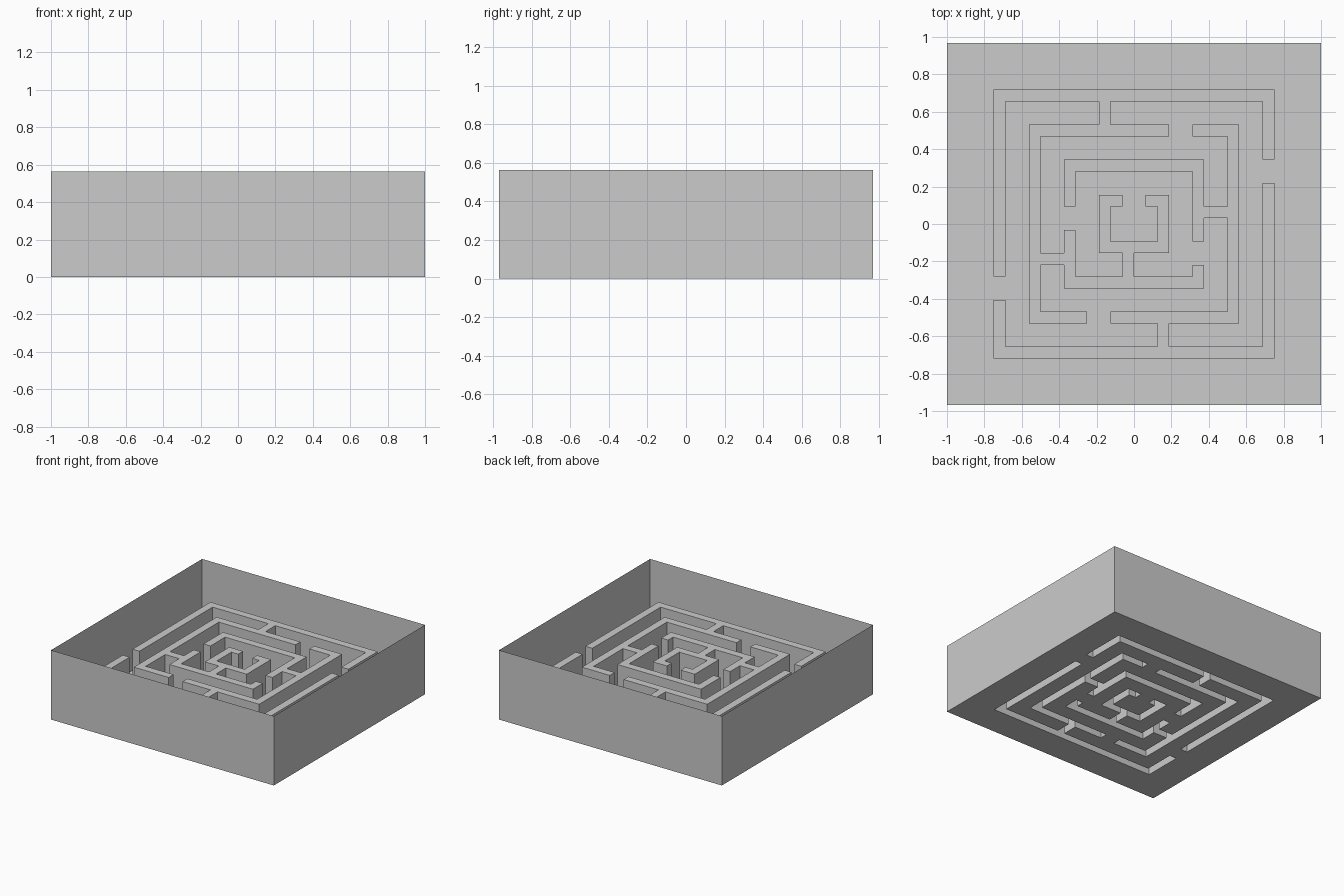
import bpy, bmesh, math

if "Cube" in bpy.data.objects:
    bpy.data.objects.remove(bpy.data.objects["Cube"])

U = 1 / 16                     # one maze cell
NX, NY = 32, 31                # tray size in cells
MARGIN = 4                     # cells between maze and tray sides
WALL_H, TRAY_H = 6 * U, 9 * U


def h(r, c0, c1):              # horizontal wall in row r
    return {(c, r) for c in range(c0, c1)}


def v(c, r0, r1):              # vertical wall in column c
    return {(c, r) for r in range(r0, r1)}


walls = set().union(
    # outer ring
    h(0, 0, 24), h(22, 0, 24), v(0, 0, 16), v(0, 18, 23), v(23, 0, 6), v(23, 8, 23),
    # second ring
    h(3, 3, 15), h(3, 17, 21), v(3, 3, 20), v(20, 3, 20), h(19, 3, 8), h(19, 10, 21),
    # third ring
    h(6, 6, 18), v(6, 6, 10), v(6, 12, 17), v(17, 6, 13), v(17, 15, 17), h(16, 6, 18),
    # centre ring
    h(9, 9, 11), h(9, 13, 15), v(9, 9, 14), v(14, 9, 14), h(13, 9, 15),
    # links between rings
    v(9, 1, 3), v(14, 20, 22), h(14, 4, 6), h(10, 18, 20), v(11, 14, 16),
)


def finish(bm, name):
    bmesh.ops.remove_doubles(bm, verts=bm.verts[:], dist=1e-5)
    bmesh.ops.dissolve_limit(bm, angle_limit=math.radians(1),
                             verts=bm.verts[:], edges=bm.edges[:])
    me = bpy.data.meshes.new(name)
    bm.to_mesh(me)
    bm.free()
    ob = bpy.data.objects.new(name, me)
    bpy.context.collection.objects.link(ob)


# maze floor: one folded sheet, walls hollow underneath
bm = bmesh.new()


def quad(*pts):
    bm.faces.new([bm.verts.new(p) for p in pts])


def height(i, j):
    return WALL_H if (i - MARGIN, j - MARGIN) in walls else 0


for i in range(NX):
    for j in range(NY):
        x0, y0 = (i - NX / 2) * U, (NY / 2 - j) * U
        x1, y1, z = x0 + U, y0 - U, height(i, j)
        quad((x0, y1, z), (x1, y1, z), (x1, y0, z), (x0, y0, z))
        zr, zd = height(i + 1, j), height(i, j + 1)
        if zr != z:
            quad((x1, y1, z), (x1, y1, zr), (x1, y0, zr), (x1, y0, z))
        if zd != z:
            quad((x0, y1, z), (x0, y1, zd), (x1, y1, zd), (x1, y1, z))
finish(bm, "maze_floor")

# tray sides: thin open-topped rim
bm = bmesh.new()
X, Y = NX * U / 2, NY * U / 2
corners = [(-X, -Y), (X, -Y), (X, Y), (-X, Y)]
for (ax, ay), (bx, by) in zip(corners, corners[1:] + corners[:1]):
    quad((ax, ay, 0), (bx, by, 0), (bx, by, TRAY_H), (ax, ay, TRAY_H))
finish(bm, "tray_sides")
